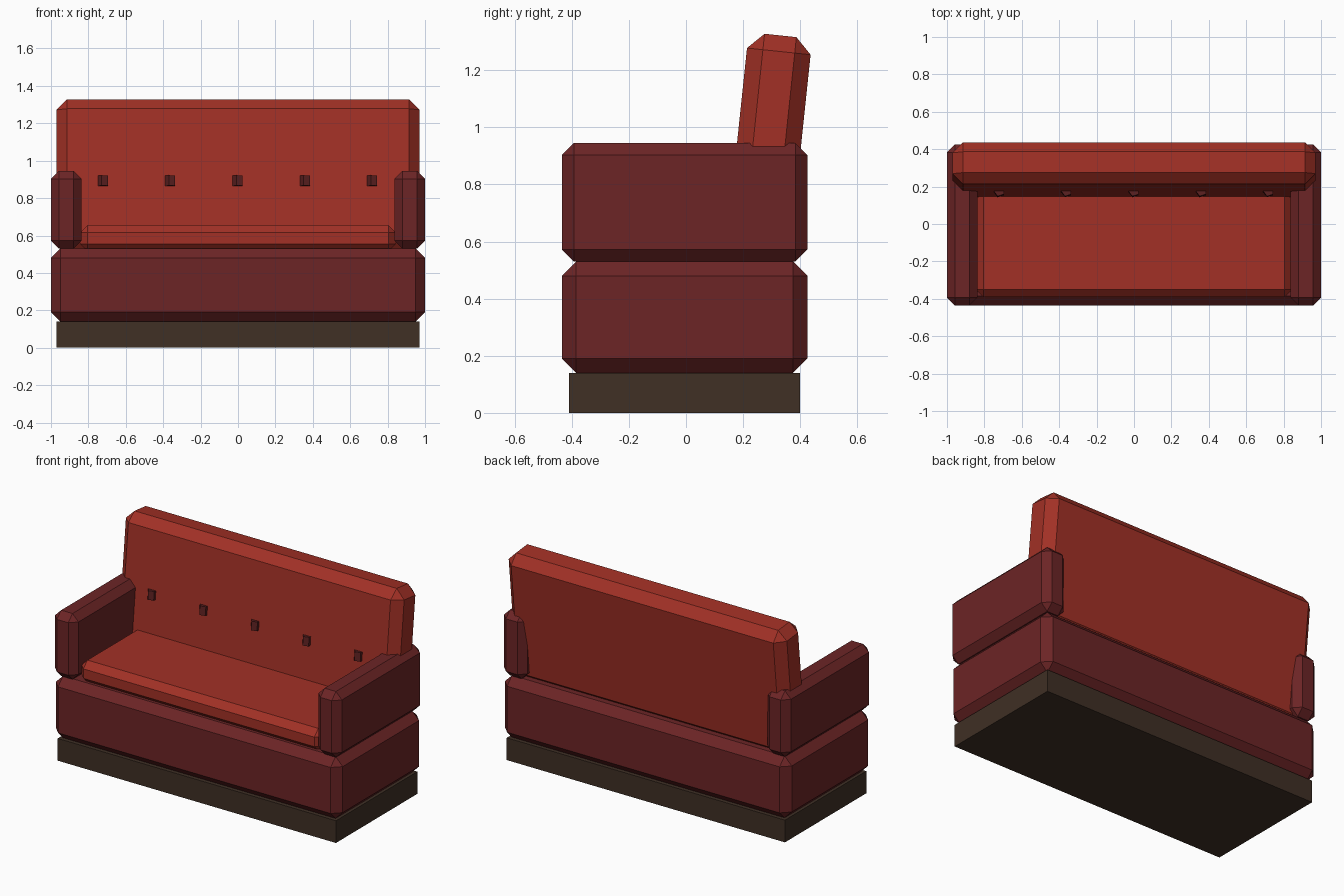
import bpy, math
from mathutils import Matrix, Vector

if "Cube" in bpy.data.objects:
    bpy.data.objects.remove(bpy.data.objects["Cube"])


def material(name, rgb):
    m = bpy.data.materials.new(name)
    m.diffuse_color = (*rgb, 1.0)
    m.use_nodes = True
    m.node_tree.nodes["Principled BSDF"].inputs["Base Color"].default_value = m.diffuse_color
    return m


RED = material("red_cushion", (0.36, 0.030, 0.019))
BURGUNDY = material("burgundy_upholstery", (0.150, 0.018, 0.019))
BUTTON = material("dark_button", (0.100, 0.014, 0.014))
WOOD = material("dark_wood", (0.050, 0.029, 0.018))


def block(name, lo, hi, mat, bevel=0.0, tilt=0.0):
    """Box between two corners, with chamfered edges, tilted about x."""
    lo, hi = Vector(lo), Vector(hi)
    bpy.ops.mesh.primitive_cube_add(size=1, location=(lo + hi) / 2)
    ob = bpy.context.object
    ob.name = name
    ob.data.transform(Matrix.Diagonal((*(hi - lo), 1.0)))
    ob.rotation_euler.x = tilt
    ob.data.materials.append(mat)
    if bevel:
        mod = ob.modifiers.new("chamfer", 'BEVEL')
        mod.width = bevel
        mod.segments = 1
        mod.limit_method = 'NONE'
    return ob


# Plinth and upholstered base
block("plinth", (-0.97, -0.41, 0), (0.97, 0.40, 0.14), WOOD)
block("seat_base", (-1, -0.435, 0.14), (1, 0.425, 0.53), BURGUNDY, 0.05)

# Armrests
for side, x0, x1 in (("left", -1.0, -0.837), ("right", 0.837, 1.0)):
    block(side + "_armrest", (x0, -0.435, 0.53), (x1, 0.425, 0.945), BURGUNDY, 0.042)

# Seat cushion
block("seat_cushion", (-0.845, -0.39, 0.515), (0.845, 0.24, 0.655), RED, 0.04)

# Leaning backrest
TILT = math.radians(-6)
block("backrest", (-0.97, 0.176, 0.504), (0.97, 0.400, 1.324), RED, 0.056, TILT)

# Five-sided buttons along the backrest
for i in range(5):
    bpy.ops.mesh.primitive_cylinder_add(
        vertices=5, radius=0.03, depth=0.055,
        location=(-0.72 + 0.36 * i, 0.174, 0.892))
    ob = bpy.context.object
    ob.name = "button_%d" % (i + 1)
    ob.data.transform(Matrix.Rotation(math.radians(90), 4, 'Z'))
    ob.rotation_euler.x = TILT
    ob.data.materials.append(BUTTON)
